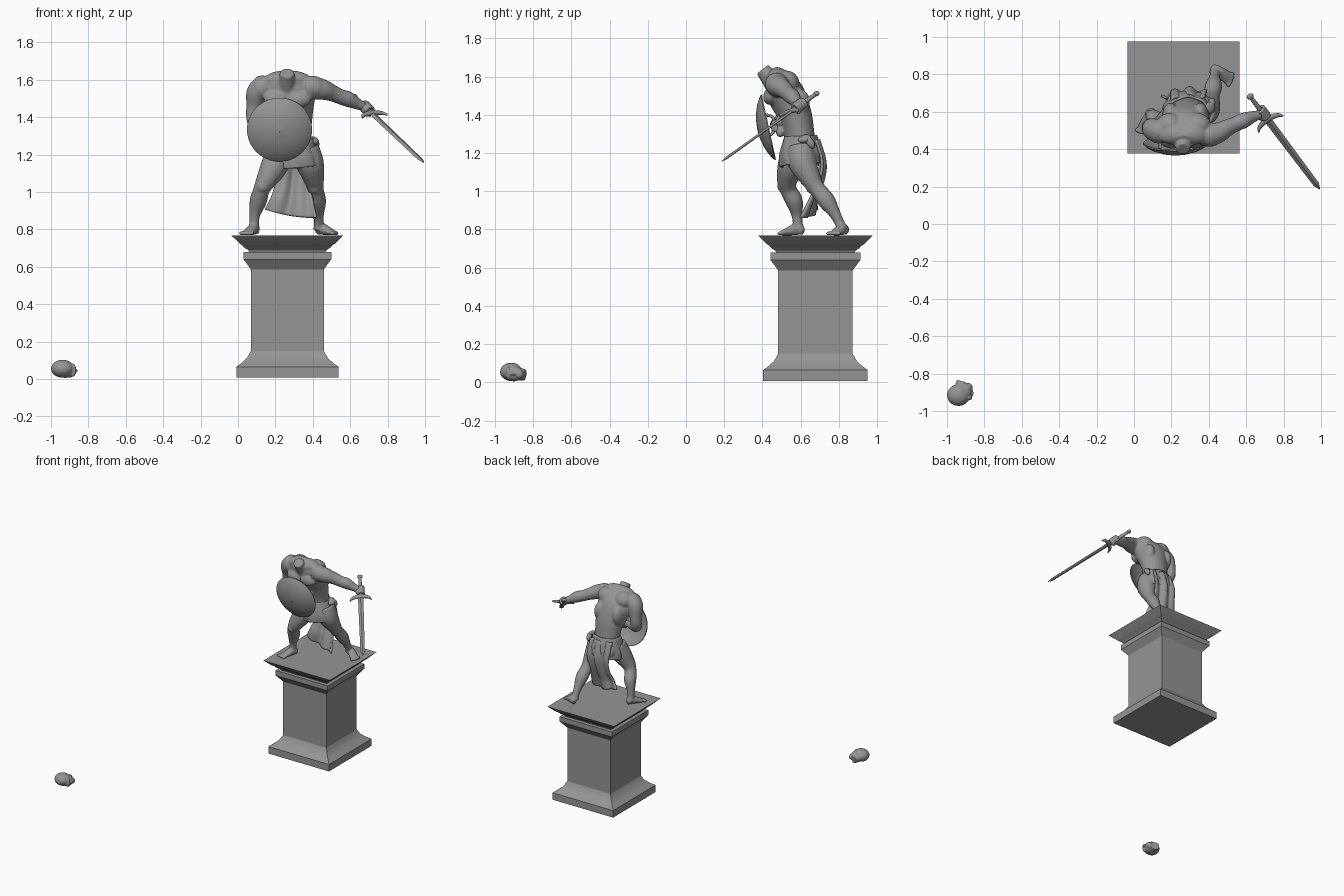
import bpy, bmesh, math
from mathutils import Vector, Matrix

cube = bpy.data.objects.get("Cube")
if cube:
    bpy.data.objects.remove(cube, do_unlink=True)

stone = bpy.data.materials.new("grey_stone")
stone.use_nodes = True
GREY = (0.3, 0.3, 0.3, 1)
stone.diffuse_color = GREY
stone.node_tree.nodes["Principled BSDF"].inputs["Base Color"].default_value = GREY


def finish(name, bm, angle=None, voxel=None, matrix=None):
    bmesh.ops.recalc_face_normals(bm, faces=bm.faces)
    mesh = bpy.data.meshes.new(name)
    bm.to_mesh(mesh)
    bm.free()
    mesh.materials.append(stone)
    ob = bpy.data.objects.new(name, mesh)
    bpy.context.scene.collection.objects.link(ob)
    if matrix:
        mesh.transform(matrix)
    if voxel:
        mod = ob.modifiers.new("fuse", 'REMESH')
        mod.mode, mod.voxel_size, mod.use_smooth_shade = 'VOXEL', voxel, True
        soft = ob.modifiers.new("soften", 'SMOOTH')
        soft.factor, soft.iterations = 0.5, 3
    if angle:
        bpy.ops.object.select_all(action='DESELECT')
        ob.select_set(True)
        bpy.context.view_layer.objects.active = ob
        bpy.ops.object.shade_smooth_by_angle(angle=math.radians(angle))
    return ob


def spline(pts, steps=5):
    """Smooth curve through points of any dimension."""
    p = [Vector(q) for q in pts]
    p = [2 * p[0] - p[1]] + p + [2 * p[-1] - p[-2]]
    out = []
    for i in range(1, len(p) - 2):
        a, b, c, d = p[i - 1:i + 3]
        for k in range(steps):
            t = k / steps
            out.append(0.5 * (2 * b + (c - a) * t + (2 * a - 5 * b + 4 * c - d) * t * t
                              + (3 * b - a - 3 * c + d) * t ** 3))
    return out + [p[-2]]


def loft(bm, pts, side=(1, 0, 0), segs=16, caps=True, ripple=0.0):
    """Sweep ellipses along points (x, y, z, half width, half depth)."""
    curve = spline([q if len(q) == 5 else (*q, q[3]) for q in pts])
    rings = []
    for i, q in enumerate(curve):
        lo, hi = curve[max(i - 1, 0)], curve[min(i + 1, len(curve) - 1)]
        t = Vector(hi[:3]) - Vector(lo[:3])
        t.normalize()
        s = Vector(side)
        s = (s - t * s.dot(t)).normalized()
        u = t.cross(s)
        ring = []
        for k in range(segs):
            a = math.tau * k / segs
            w = 1 + ripple * math.sin(a * 7 + i * 0.25)
            ring.append(bm.verts.new(Vector(q[:3]) + s * (w * q[3] * math.cos(a)) + u * (w * q[4] * math.sin(a))))
        rings.append(ring)
    for r0, r1 in zip(rings, rings[1:]):
        for k in range(segs):
            bm.faces.new((r0[k - 1], r0[k], r1[k], r1[k - 1]))
    if caps:
        bm.faces.new(rings[0])
        bm.faces.new(rings[-1])


def ball(bm, centre, radii, pitch=0.0, roll=0.0):
    m = (Matrix.Translation(centre) @ Matrix.Rotation(pitch, 4, 'X') @ Matrix.Rotation(roll, 4, 'Y')
         @ Matrix.Diagonal((*radii, 1)))
    bmesh.ops.create_icosphere(bm, subdivisions=3, radius=1, matrix=m)


# Pedestal: stacked square mouldings
bm = bmesh.new()
profile = [(.273, .008), (.273, .065), (.245, .085), (.218, .11), (.203, .135), (.195, .15), (.195, .585),
           (.205, .6), (.235, .64), (.235, .68), (.205, .68), (.21, .69), (.228, .7), (.243, .717),
           (.253, .722), (.3, .768)]
rows = [[bm.verts.new((.264 + sx * h, .677 + sy * h, z)) for sx, sy in ((-1, -1), (1, -1), (1, 1), (-1, 1))]
        for h, z in profile]
for r0, r1 in zip(rows, rows[1:]):
    for k in range(4):
        bm.faces.new((r0[k - 1], r0[k], r1[k], r1[k - 1]))
bm.faces.new(rows[0])
bm.faces.new(rows[-1])
finish("pedestal", bm, angle=25)

# Body: torso, neck and muscles fused together
bm = bmesh.new()
loft(bm, [(.29, .6, 1.13, .07, .06), (.29, .595, 1.2, .112, .09), (.29, .595, 1.29, .1, .078),
          (.285, .57, 1.4, .115, .088), (.27, .52, 1.51, .145, .098), (.265, .475, 1.585, .135, .07),
          (.265, .44, 1.625, .07, .04)], segs=24)
loft(bm, [(.262, .47, 1.55, .055), (.262, .43, 1.6, .045), (.262, .4, 1.638, .038)])
for sx in (-1, 1):
    ball(bm, (.265 + sx * .06, .445, 1.5), (.068, .04, .05), -.4)               # chest
    ball(bm, (.265 + sx * .075, .53, 1.57), (.07, .065, .06), -.6)              # shoulder blade
    ball(bm, (.265 + sx * .07, .48, 1.605), (.08, .05, .035), 0, sx * .35)      # neck muscle
    ball(bm, (.29 + sx * .055, .645, 1.19), (.062, .06, .07))                   # seat
    ball(bm, (.275 + sx * .08, .575, 1.45), (.045, .07, .09), -.4)              # flank
    for k in range(3):
        ball(bm, (.283 + sx * .024, .485 + k * .004, 1.42 - k * .055), (.024, .022, .028))

# Legs
loft(bm, [(.36, .6, 1.23, .075), (.385, .61, 1.15, .075), (.405, .65, 1.07, .056), (.415, .685, 1.015, .043),
          (.425, .735, .95, .046), (.43, .78, .88, .03), (.432, .805, .83, .026), (.432, .815, .8, .03)])
loft(bm, [(.225, .58, 1.21, .075), (.19, .55, 1.13, .072), (.15, .53, 1.06, .055), (.125, .535, 1.01, .044),
          (.108, .565, .95, .046), (.09, .58, .88, .03), (.086, .585, .83, .026), (.088, .59, .8, .03)])
ball(bm, (.41, .65, 1.025), (.03, .025, .035))
ball(bm, (.13, .502, 1.03), (.03, .025, .035))


# Feet run from heel to toes
def foot(heel, toe):
    h, t = Vector(heel), Vector(toe)
    run = t - h
    side = Vector((-run.y, run.x, 0)).normalized()
    shape = [(0, .79, .018, .02), (.25, .802, .027, .032), (.55, .792, .032, .024), (.85, .781, .034, .013)]
    loft(bm, [(*(h + run * f).xy, z, a, b) for f, z, a, b in shape], side)
    for k in range(5):
        c = h + run * (.96 - .012 * k * k * .5) + side * (k - 2) * .014
        ball(bm, (c.x, c.y, .779), (.012, .014, .011))


foot((.42, .84, .78), (.525, .765, .78))
foot((.1, .615, .78), (.04, .485, .78))

# Sword arm, reaching out to the side
ball(bm, (.405, .475, 1.56), (.072, .062, .06), 0, .3)
loft(bm, [(.36, .48, 1.555, .065), (.44, .485, 1.55, .058), (.5, .515, 1.53, .046), (.545, .535, 1.51, .041),
          (.59, .555, 1.495, .042), (.64, .575, 1.47, .03), (.675, .585, 1.455, .024)], (0, 1, 0))
# Shield arm, bent across the front
ball(bm, (.13, .495, 1.555), (.062, .065, .068))
loft(bm, [(.15, .49, 1.58, .06), (.105, .505, 1.53, .06), (.09, .52, 1.46, .046), (.085, .52, 1.405, .042),
          (.1, .5, 1.365, .043), (.145, .475, 1.35, .036), (.19, .463, 1.345, .024)], (0, 1, 0))
ball(bm, (.215, .46, 1.343), (.035, .02, .028))
for k in range(4):
    z = 1.365 - k * .014
    loft(bm, [(.235, .47, z, .009), (.26, .462, z - .002, .009), (.262, .445, z - .003, .008)], (0, 0, 1), 8)
finish("body", bm, voxel=.0065)

# Sword, modelled along local z and then aimed
aim = Vector((.385, -.512, -.366)).normalized()
guard_axis = Vector((.12, .08, .015))
guard_axis = (guard_axis - aim * guard_axis.dot(aim)).normalized()
thin = aim.cross(guard_axis)
frame = Matrix.Translation((.615, .69, 1.516)) @ Matrix((guard_axis, thin, aim)).transposed().to_4x4()

bm = bmesh.new()
rings = [[bm.verts.new((x * w, y * .007, z)) for x, y in ((1, 0), (0, 1), (-1, 0), (0, -1))]
         for z, w in ((.19, .02), (.69, .016))]
tip = bm.verts.new((0, 0, .73))
for k in range(4):
    bm.faces.new((rings[0][k - 1], rings[0][k], rings[1][k], rings[1][k - 1]))
    bm.faces.new((rings[1][k - 1], rings[1][k], tip))
bm.faces.new(rings[0])
finish("sword_blade", bm, matrix=frame)

bm = bmesh.new()
loft(bm, [(0, 0, .015, .01), (0, 0, .1, .013), (0, 0, .19, .011)], segs=12)
ball(bm, (0, 0, .012), (.02, .013, .016))
loft(bm, [(-.08, 0, .225, .005, .004), (-.055, 0, .2, .01, .012), (0, 0, .188, .012, .018),
          (.055, 0, .2, .01, .012), (.08, 0, .225, .005, .004)], (0, 1, 0), 12)
finish("sword_hilt", bm, angle=40, matrix=frame)

# Sword hand gripping the hilt
bm = bmesh.new()
ball(bm, (-.018, .004, .14), (.022, .026, .036))
for k in range(4):
    z = .114 + k * .017
    loft(bm, [(.024 * math.cos(a), .024 * math.sin(a), z, .0095) for a in (2.6, 1.6, .6, -.4, -1.4)],
         (0, 0, 1), 8)
loft(bm, [(-.02, -.01, .15, .012), (.0, -.025, .165, .011), (.02, -.02, .172, .009)], (0, 0, 1), 8)
finish("sword_hand", bm, voxel=.004, matrix=frame)

# Shield: shallow dome facing forward and slightly down
bm = bmesh.new()
dome = [(.002, .052), (.05, .048), (.09, .039), (.13, .024), (.16, .007), (.174, -.004),
        (.172, -.01), (.155, -.003), (.1, .026), (.05, .037), (.002, .041)]
verts = [bm.verts.new((r, 0, h)) for r, h in dome]
edges = [bm.edges.new(pair) for pair in zip(verts, verts[1:])]
bmesh.ops.spin(bm, geom=verts + edges, cent=(0, 0, 0), axis=(0, 0, 1), angle=math.tau, steps=48)
bmesh.ops.remove_doubles(bm, verts=bm.verts, dist=.0008)
tilt = Vector((0, -.977, -.212)).to_track_quat('Z', 'Y').to_matrix().to_4x4()
finish("shield", bm, angle=50, matrix=Matrix.Translation((.222, .424, 1.332)) @ tilt)

# Shield straps
bm = bmesh.new()
for x in (.14, .25):
    loft(bm, [(x, .405, 1.4, .008), (x, .45, 1.39, .008), (x, .465, 1.345, .008),
              (x, .45, 1.3, .008), (x, .41, 1.29, .008)], segs=8)
finish("shield_straps", bm, angle=50)

# Waist wrap with folds
bm = bmesh.new()
loft(bm, [(.29, .598, 1.29, .108, .086), (.29, .6, 1.24, .122, .1), (.292, .6, 1.18, .138, .112),
          (.295, .603, 1.135, .142, .112)], segs=56, caps=False, ripple=.025)
wrap = finish("waist_wrap", bm, angle=60)
wrap.modifiers.new("thickness", 'SOLIDIFY').thickness = .01

# Knot on the hip
bm = bmesh.new()
ball(bm, (.405, .62, 1.275), (.03, .035, .018), .3, .4)
ball(bm, (.415, .65, 1.255), (.02, .02, .035), .5)
finish("wrap_knot", bm, angle=60)

# Trailing cloth between two edge curves
bm = bmesh.new()
left = spline([(.2, .66, 1.27), (.2, .7, 1.15), (.2, .69, 1.05), (.175, .665, .97), (.145, .675, .905)], 6)
right = spline([(.38, .67, 1.27), (.39, .7, 1.15), (.385, .68, 1.05), (.4, .64, .95), (.42, .6, .862)], 6)
COLS = 20
grid = []
for i, (a, b) in enumerate(zip(left, right)):
    row = []
    for k in range(COLS + 1):
        f = k / COLS
        p = a.lerp(b, f)
        p.y += .018 * math.sin(f * math.pi) + .012 * math.sin(f * 14 + i * .08)
        p.z -= .012 * math.sin(f * math.pi) * i / len(left)
        row.append(bm.verts.new(p))
    grid.append(row)
for r0, r1 in zip(grid, grid[1:]):
    for k in range(COLS):
        bm.faces.new((r0[k], r0[k + 1], r1[k + 1], r1[k]))
cloth = finish("trailing_cloth", bm, angle=60)
thick = cloth.modifiers.new("thickness", 'SOLIDIFY')
thick.thickness, thick.offset = .014, 0

# Severed head lying on the ground, face towards +x
bm = bmesh.new()
ball(bm, (-.938, -.915, .055), (.062, .058, .048))
ball(bm, (-.905, -.9, .046), (.038, .05, .04))
ball(bm, (-.887, -.872, .042), (.024, .022, .025))      # chin
ball(bm, (-.883, -.93, .047), (.018, .012, .036))       # brow
ball(bm, (-.869, -.905, .045), (.012, .018, .008))      # nose
ball(bm, (-.871, -.885, .044), (.008, .006, .014))      # lips
for z in (.012, .094):
    ball(bm, (-.925, -.9, z), (.012, .017, .007))       # ears
loft(bm, [(-.935, -.9, .045, .036), (-.925, -.865, .042, .032), (-.918, -.843, .04, .03)])
finish("severed_head", bm, voxel=.0035)
